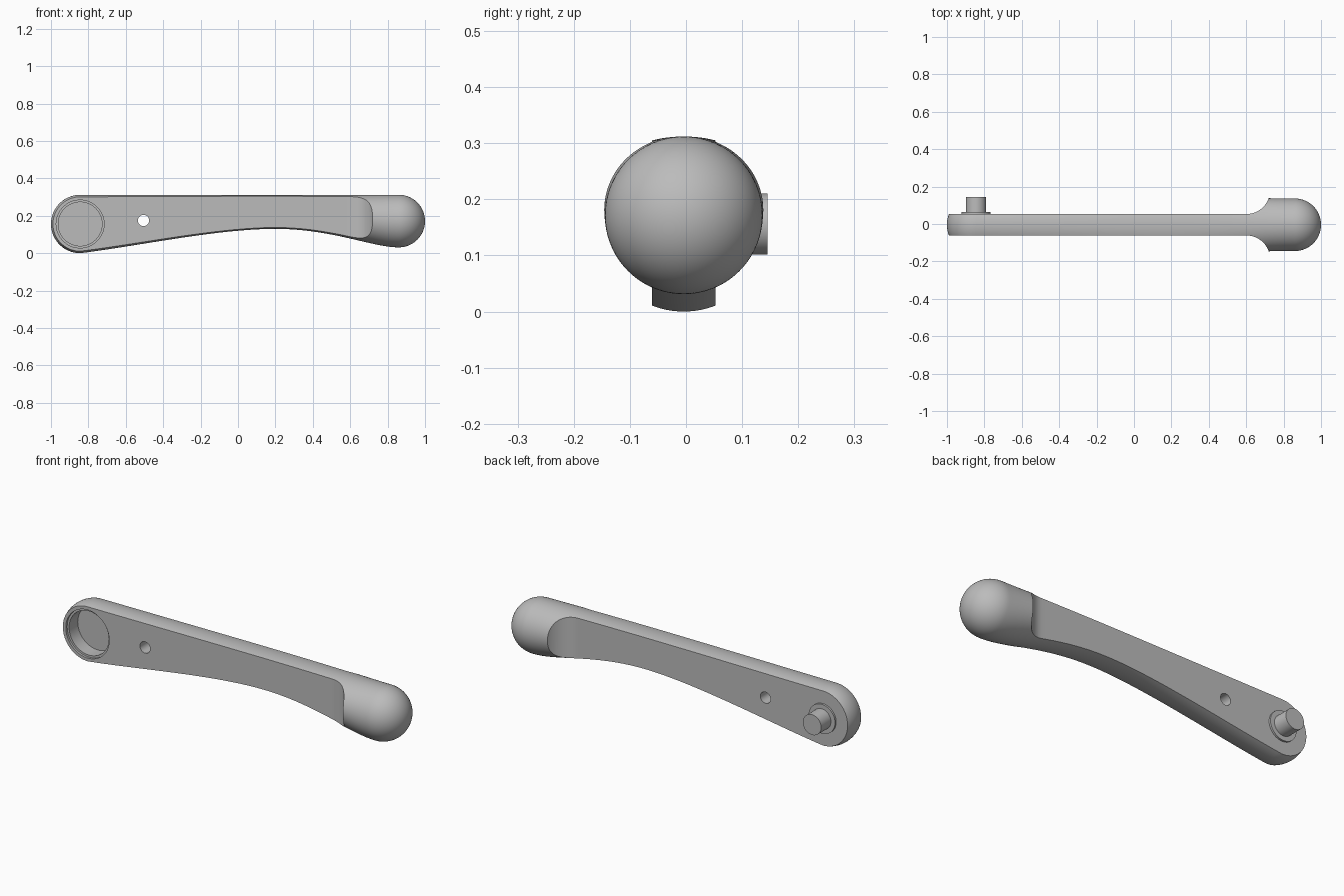
import bpy
import bmesh
from math import sin, cos, pi, sqrt, radians
from mathutils import Vector
from mathutils.geometry import interpolate_bezier

cube = bpy.data.objects.get("Cube")
if cube:
    bpy.data.objects.remove(cube, do_unlink=True)

grey = bpy.data.materials.new("satin grey")
grey.use_nodes = True
grey.diffuse_color = (0.5, 0.5, 0.5, 1)
grey.node_tree.nodes["Principled BSDF"].inputs["Base Color"].default_value = grey.diffuse_color

MID_Y = -0.004        # centre plane of the arm
TOP = 0.312           # straight upper edge
HALF = 0.057          # half thickness of the flat arm
EYE_R, BALL_R = 0.156, 0.1405
EYE_X, BALL_X = EYE_R - 1, 1 - BALL_R
SIDES, CAP_STEPS = 96, 24


def to_object(name, bm):
    bmesh.ops.recalc_face_normals(bm, faces=bm.faces)
    mesh = bpy.data.meshes.new(name)
    bm.to_mesh(mesh)
    bm.free()
    mesh.materials.append(grey)
    obj = bpy.data.objects.new(name, mesh)
    bpy.context.collection.objects.link(obj)
    return obj


def cylinder(name, x, z, radius, y0, y1):
    bpy.ops.mesh.primitive_cylinder_add(
        vertices=64, radius=radius, depth=y1 - y0,
        location=(x, (y0 + y1) / 2, z), rotation=(pi / 2, 0, 0))
    obj = bpy.context.object
    obj.name = name
    obj.data.materials.append(grey)
    return obj


def cut(target, tool, operation):
    mod = target.modifiers.new("cut", "BOOLEAN")
    mod.operation, mod.solver, mod.object = operation, "EXACT", tool
    bpy.context.view_layer.objects.active = target
    bpy.ops.object.modifier_apply(modifier=mod.name)
    bpy.data.objects.remove(tool, do_unlink=True)


# Stations along the handle: x, centre height, half width, half height
stations = []
for i in range(1, CAP_STEPS):
    a = pi / 2 * i / CAP_STEPS
    r = EYE_R * sin(a)
    stations.append((EYE_X - EYE_R * cos(a), EYE_R, r, r))
under = [(EYE_X + 0.024, 0.003), (-0.5, 0.045), (-0.1, 0.13), (0.2, 0.13),
         (0.5, 0.13), (0.72, 0.031), (BALL_X, TOP - 2 * BALL_R)]
pts = [Vector((x, 0, z)) for x, z in under]
curve = [Vector((EYE_X, 0, 0))] + interpolate_bezier(*pts[:4], 32)
curve += interpolate_bezier(*pts[3:], 32)[1:]
for p in curve:
    t = (p.x - EYE_X) / (BALL_X - EYE_X)
    width = EYE_R + (BALL_R - EYE_R) * t
    stations.append((p.x, (TOP + p.z) / 2, width, (TOP - p.z) / 2))
for i in range(1, CAP_STEPS):
    a = pi / 2 * i / CAP_STEPS
    r = BALL_R * cos(a)
    stations.append((BALL_X + BALL_R * sin(a), TOP - BALL_R, r, r))

# Handle: loft of elliptical sections closed by round ends
bm = bmesh.new()
rings = []
for x, z, w, h in stations:
    rings.append([bm.verts.new((x, MID_Y + w * cos(2 * pi * k / SIDES),
                                z + h * sin(2 * pi * k / SIDES)))
                  for k in range(SIDES)])
eye_tip = bm.verts.new((-1, MID_Y, EYE_R))
ball_tip = bm.verts.new((1, MID_Y, TOP - BALL_R))
for k in range(SIDES):
    n = (k + 1) % SIDES
    bm.faces.new((eye_tip, rings[0][k], rings[0][n]))
    bm.faces.new((ball_tip, rings[-1][n], rings[-1][k]))
    for a, b in zip(rings, rings[1:]):
        bm.faces.new((a[k], b[k], b[n], a[n]))
handle = to_object("handle", bm)

# Plan outline: flat arm flaring through a concave scoop to the ball grip
SCOOP_X, SCOOP_R = 0.6, 0.128
side = [(-1.1, HALF)]
for i in range(25):
    a = radians(82) * i / 24
    side.append((SCOOP_X + SCOOP_R * sin(a), HALF + SCOOP_R * (1 - cos(a))))
side += [(side[-1][0], 0.25), (1.1, 0.25)]
outline = side + [(x, -y) for x, y in reversed(side)]
bm = bmesh.new()
base = bm.faces.new([bm.verts.new((x, MID_Y + y, -0.2)) for x, y in outline])
ext = bmesh.ops.extrude_face_region(bm, geom=[base])
bmesh.ops.translate(bm, vec=(0, 0, 0.8),
                    verts=[v for v in ext["geom"] if isinstance(v, bmesh.types.BMVert)])
cut(handle, to_object("plan_cutter", bm), "INTERSECT")

# Stepped round recess in the front and the small through hole
front, back = MID_Y - HALF, MID_Y + HALF
cut(handle, cylinder("rim_cutter", EYE_X, EYE_R, 0.128, -0.3, front + 0.012), "DIFFERENCE")
cut(handle, cylinder("recess_cutter", EYE_X, EYE_R, 0.117, -0.3, front + 0.085), "DIFFERENCE")
cut(handle, cylinder("hole_cutter", -0.505, 0.175, 0.03, -0.3, 0.3), "DIFFERENCE")

# Collar and pin on the back
collar = cylinder("collar", EYE_X, EYE_R, 0.078, back - 0.015, back + 0.01)
pin = cylinder("pin", EYE_X, EYE_R, 0.054, back - 0.015, 0.145)

# Smooth shading with crisp edges
bpy.ops.object.select_all(action="DESELECT")
for obj in (handle, collar, pin):
    obj.select_set(True)
bpy.context.view_layer.objects.active = handle
bpy.ops.object.shade_smooth_by_angle(angle=radians(25))
